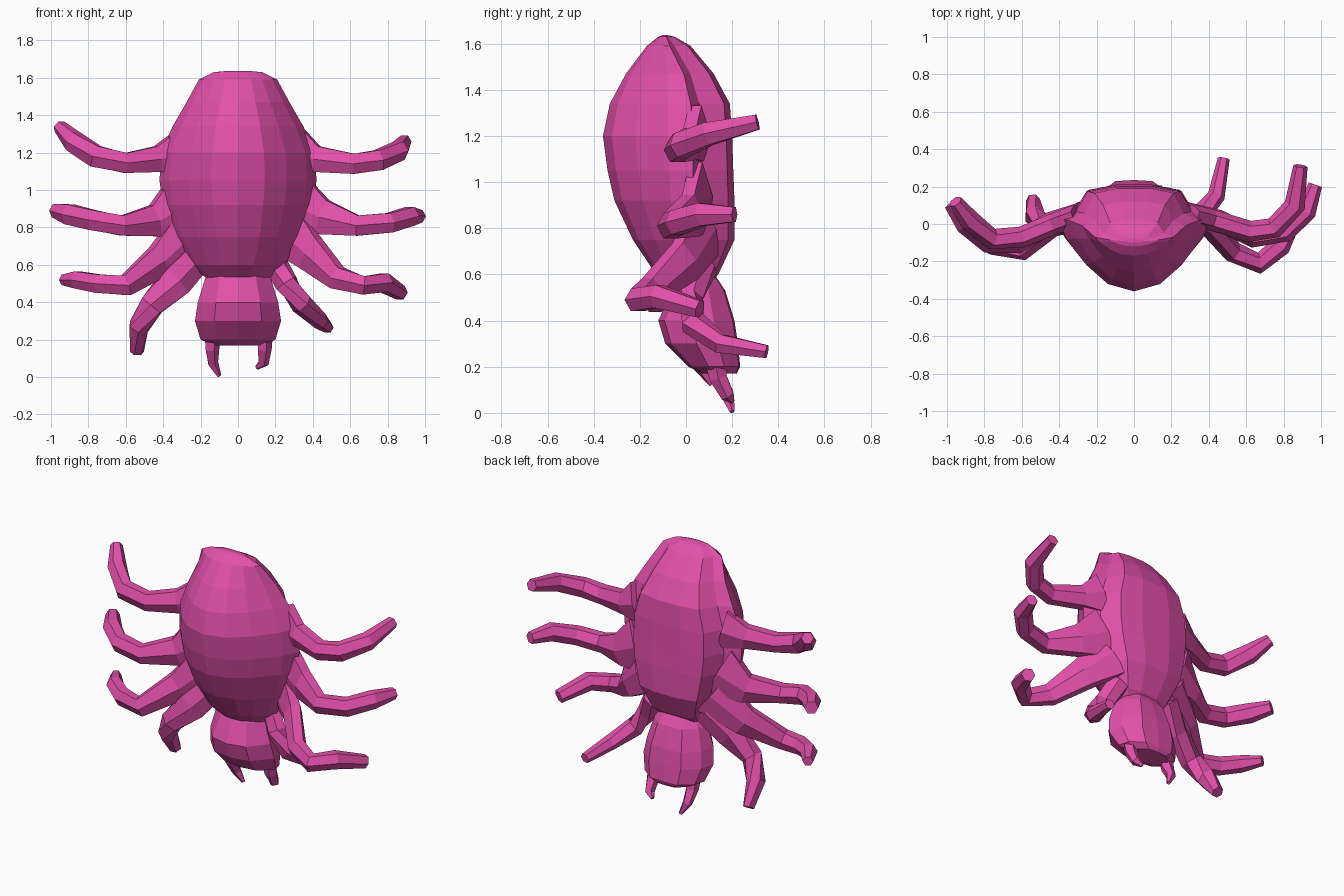
import bpy
from mathutils import Vector
import math

pink = bpy.data.materials.new("pink")
pink.diffuse_color = (0.76, 0.08, 0.40, 1)


def loft(name, rings):
    """Skin a list of equal-length vertex rings and cap both ends."""
    n = len(rings[0])
    verts = [tuple(v) for r in rings for v in r]
    faces = [(i * n + j, i * n + (j + 1) % n, (i + 1) * n + (j + 1) % n, (i + 1) * n + j)
             for i in range(len(rings) - 1) for j in range(n)]
    faces += [tuple(reversed(range(n))), tuple(range(len(verts) - n, len(verts)))]
    me = bpy.data.meshes.new(name)
    me.from_pydata(verts, [], faces)
    me.materials.append(pink)
    ob = bpy.data.objects.new(name, me)
    bpy.context.collection.objects.link(ob)
    return ob


def stack(name, half, levels):
    """Loft a symmetric half section; levels hold z, half width, mid y, front y, back y."""
    sec = half + [(-x, y) for x, y in reversed(half) if x > 0]
    rings = []
    for z, w, c, f, b in levels:
        rings.append([(x * w, c + (y * (c - f) if y < 0 else y * (b - c)), z) for x, y in sec])
    return loft(name, rings)


def limb(name, pts, ref=(0, 0, 1), sides=6, depth=0.057):
    """Faceted tapering tube through points (x, y, z, radius)."""
    P = [Vector(p[:3]) for p in pts]
    rings = []
    for i, p in enumerate(P):
        t = (P[min(i + 1, len(P) - 1)] - P[max(i - 1, 0)]).normalized()
        side = t.cross(Vector(ref)).normalized()
        up = side.cross(t)
        r = pts[i][3]
        d = min(r, depth)
        rings.append([p + side * d * math.cos(a) + up * r * math.sin(a)
                      for a in (2 * math.pi * k / sides for k in range(sides))])
    return loft(name, rings)


# Domed abdomen with recessed flanks and a broad back ridge
stack("body",
      [(0, -1), (0.34, -0.90), (0.62, -0.64), (0.88, -0.28), (1, 0), (0.76, 0.22), (0.6, 0.85), (0.25, 1)],
      [(0.53, 0.17, 0.03, -0.05, 0.08), (0.60, 0.25, 0.03, -0.13, 0.14),
       (0.75, 0.34, 0.03, -0.23, 0.21), (0.92, 0.40, 0.03, -0.31, 0.21),
       (1.05, 0.42, 0.03, -0.34, 0.205), (1.20, 0.41, 0.03, -0.36, 0.20),
       (1.34, 0.35, 0.02, -0.33, 0.19), (1.47, 0.275, -0.01, -0.26, 0.12),
       (1.59, 0.21, -0.07, -0.17, 0.02), (1.63, 0.13, -0.085, -0.12, -0.05),
       (1.637, 0.06, -0.09, -0.10, -0.08)])

# Head
stack("head",
      [(0, -1), (0.55, -0.85), (1, -0.2), (0.9, 0.4), (0.5, 0.95), (0, 1)],
      [(0.62, 0.11, 0.06, 0.0, 0.11), (0.53, 0.175, 0.05, -0.06, 0.17),
       (0.40, 0.215, 0.06, -0.12, 0.21), (0.30, 0.23, 0.08, -0.09, 0.225),
       (0.20, 0.20, 0.12, 0.01, 0.235), (0.17, 0.13, 0.14, 0.07, 0.22)])

# Fangs
for s, tip in ((-1, 0.0), (1, 0.045)):
    limb("left_fang" if s < 0 else "right_fang",
         [(s * 0.14, 0.12, 0.26, 0.05), (s * 0.14, 0.14, 0.15, 0.04),
          (s * 0.135, 0.18, 0.075, 0.03), (s * 0.10, 0.20, tip + 0.005, 0.012)],
         ref=(0, 1, 0), sides=5)

# Right legs, top to bottom
right = [
    [(0.30, 0.05, 1.21, 0.15), (0.42, 0.02, 1.165, 0.08), (0.62, -0.04, 1.14, 0.062),
     (0.75, -0.02, 1.16, 0.062), (0.86, 0.10, 1.21, 0.057), (0.89, 0.31, 1.26, 0.038)],
    [(0.28, 0.06, 0.94, 0.19), (0.45, 0.02, 0.855, 0.11), (0.64, -0.07, 0.81, 0.063),
     (0.81, -0.04, 0.825, 0.06), (0.92, 0.07, 0.86, 0.057), (0.97, 0.21, 0.86, 0.037)],
    [(0.24, 0.08, 0.80, 0.16), (0.39, 0.0, 0.66, 0.11), (0.53, -0.15, 0.53, 0.07),
     (0.67, -0.21, 0.49, 0.057), (0.78, -0.12, 0.505, 0.057), (0.87, 0.06, 0.45, 0.042)],
    [(0.18, 0.08, 0.64, 0.07), (0.26, 0.02, 0.50, 0.065), (0.34, 0.03, 0.39, 0.06),
     (0.44, 0.15, 0.30, 0.047), (0.48, 0.35, 0.265, 0.032)],
]
# Left legs, top to bottom
left = [
    [(-0.30, 0.05, 1.20, 0.14), (-0.43, 0.0, 1.165, 0.08), (-0.60, -0.07, 1.145, 0.062),
     (-0.76, -0.08, 1.18, 0.067), (-0.88, 0.02, 1.26, 0.062), (-0.955, 0.12, 1.34, 0.037)],
    [(-0.28, 0.06, 0.93, 0.19), (-0.44, 0.01, 0.835, 0.10), (-0.62, -0.10, 0.81, 0.062),
     (-0.78, -0.10, 0.84, 0.062), (-0.90, 0.0, 0.87, 0.062), (-0.975, 0.11, 0.89, 0.042)],
    [(-0.24, 0.08, 0.78, 0.16), (-0.42, 0.0, 0.62, 0.10), (-0.60, -0.14, 0.49, 0.064),
     (-0.75, -0.11, 0.50, 0.057), (-0.86, -0.03, 0.52, 0.052), (-0.93, 0.08, 0.52, 0.032)],
    [(-0.20, 0.08, 0.66, 0.09), (-0.33, 0.01, 0.515, 0.10), (-0.46, -0.02, 0.385, 0.072),
     (-0.53, 0.04, 0.27, 0.064), (-0.54, 0.13, 0.135, 0.037)],
]
for side, legs in (("right", right), ("left", left)):
    for i, pts in enumerate(legs):
        limb(f"{side}_leg_{i + 1}", pts)
